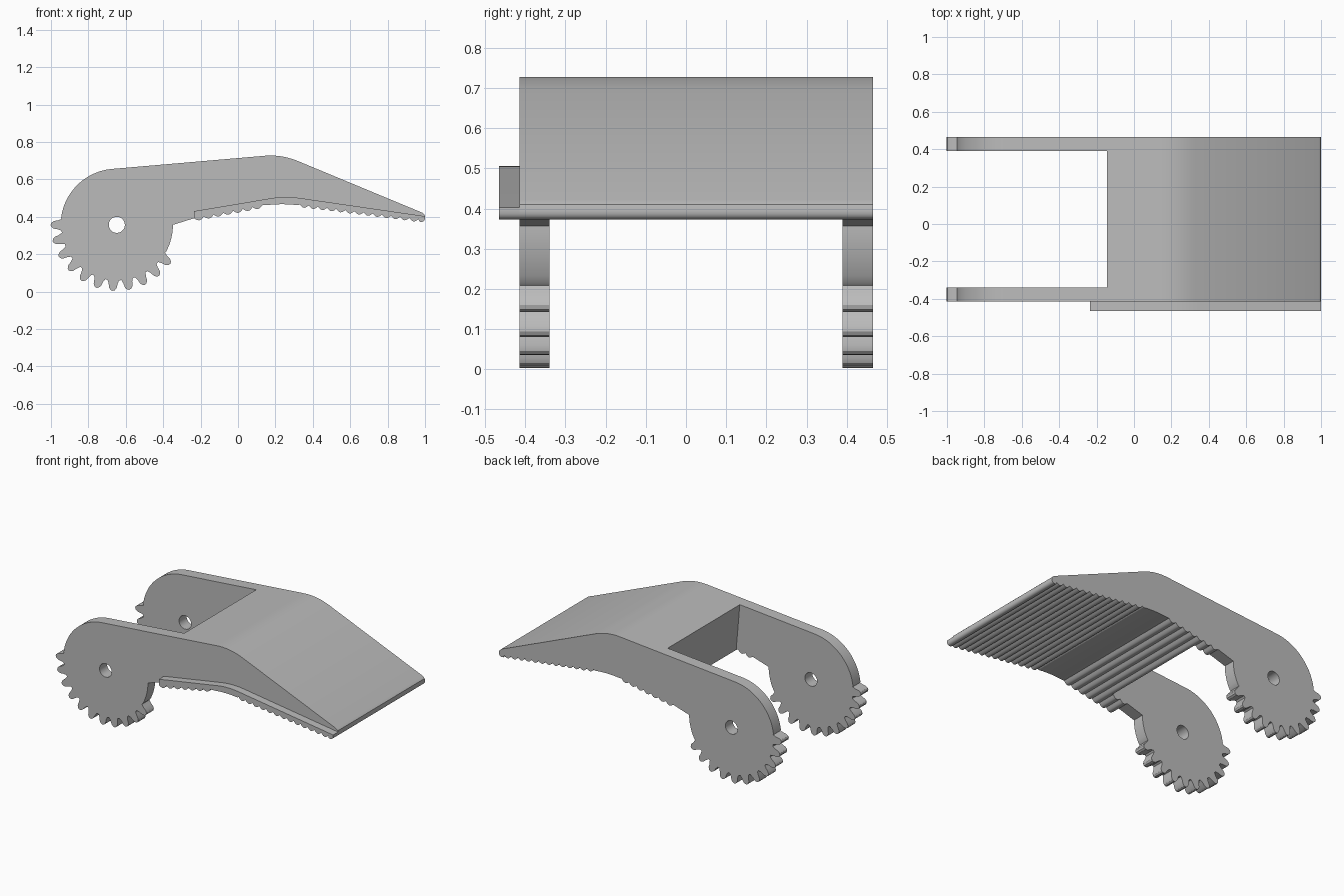
import bpy, bmesh
from math import sin, cos, pi, radians
from mathutils import Vector

cube = bpy.data.objects.get("Cube")
if cube:
    bpy.data.objects.remove(cube, do_unlink=True)

grey = bpy.data.materials.new("mid grey")
grey.use_nodes = True
grey.diffuse_color = (0.5, 0.5, 0.5, 1)
grey.node_tree.nodes["Principled BSDF"].inputs["Base Color"].default_value = (0.5, 0.5, 0.5, 1)

HUB = Vector((-0.648, 0.357))
HUB_R = 0.3
FRONT, BACK = -0.415, 0.465
ARM = 0.075


def polar(radius, degrees):
    a = radians(degrees)
    return HUB + Vector((radius * cos(a), radius * sin(a)))


def arc(radius, start, end, steps):
    return [polar(radius, start + (end - start) * i / steps) for i in range(steps + 1)]


def bend(a, b, c, steps=12):
    """Rounded corner from a to c, pulled towards b."""
    a, b, c = Vector(a), Vector(b), Vector(c)
    return [a.lerp(b, i / steps).lerp(b.lerp(c, i / steps), i / steps) for i in range(steps + 1)]


def ridges(a, b, count, depth=0.016, steps=6):
    """Row of rounded ridges hanging below the line a-b."""
    a, b = Vector(a), Vector(b)
    along = (b - a).normalized()
    down = Vector((along.y, -along.x))
    n = count * steps
    return [a.lerp(b, i / n) + down * depth * abs(sin(pi * i / steps)) for i in range(n + 1)]


def prism(name, profile, y0, y1):
    """Extrude an x-z outline from y0 to y1."""
    bm = bmesh.new()
    face = bm.faces.new([bm.verts.new((p[0], y0, p[1])) for p in profile])
    top = bmesh.ops.extrude_face_region(bm, geom=[face])["geom"]
    bmesh.ops.translate(bm, vec=(0, y1 - y0, 0),
                        verts=[v for v in top if isinstance(v, bmesh.types.BMVert)])
    bmesh.ops.recalc_face_normals(bm, faces=bm.faces[:])
    mesh = bpy.data.meshes.new(name)
    bm.to_mesh(mesh)
    bm.free()
    mesh.materials.append(grey)
    obj = bpy.data.objects.new(name, mesh)
    bpy.context.collection.objects.link(obj)
    return obj


def cut(obj, cutter):
    """Subtract a cutter, bake the result and drop the cutter."""
    mod = obj.modifiers.new("cut", "BOOLEAN")
    mod.operation = "DIFFERENCE"
    mod.solver = "EXACT"
    mod.object = cutter
    graph = bpy.context.evaluated_depsgraph_get()
    mesh = bpy.data.meshes.new_from_object(obj.evaluated_get(graph))
    obj.modifiers.clear()
    obj.data = mesh
    bpy.data.objects.remove(cutter, do_unlink=True)


def smooth(obj):
    bpy.ops.object.select_all(action="DESELECT")
    obj.select_set(True)
    bpy.context.view_layer.objects.active = obj
    bpy.ops.object.shade_smooth_by_angle(angle=radians(30))


# Ridged underside and rounded tip, shared by the body and the lip
underside = ridges((-0.235, 0.392), (0.13, 0.462), 7)
underside += bend((0.16, 0.463), (0.24, 0.472), (0.32, 0.462), 8)
underside += ridges((0.33, 0.467), (0.965, 0.388), 13)
tip = bend((0.97, 0.374), (1.0, 0.368), (1.0, 0.395), 6)

# Toothed lower half of the hub
teeth = []
for i in range(11):
    middle = 180 + 14.4 * i
    for offset, radius in ((-6, 0.297), (-4.4, 0.315), (-3.4, 0.338), (-1.8, 0.35), (0, 0.354),
                           (1.8, 0.35), (3.4, 0.338), (4.4, 0.315), (6, 0.297)):
        teeth.append(polar(radius, middle + offset))

# Main body with two arms
outline = arc(HUB_R, 95, 173, 24) + teeth + arc(HUB_R, 332, 360, 8)
outline += underside + tip
outline += [Vector((0.998, 0.41)), Vector((0.985, 0.422))]
outline += bend((0.33, 0.694), (0.235, 0.735), (0.14, 0.726))
body = prism("lever_body", outline, FRONT, BACK)

slot = [(-1.2, -0.2), (-0.065, -0.2), (-0.152, 0.8), (-1.2, 0.8)]
cut(body, prism("slot_cutter", slot, FRONT + ARM, BACK - ARM))
cut(body, prism("axle_cutter", arc(0.043, 0, 348.75, 31), -0.7, 0.7))
smooth(body)

# Lip along the front lower edge
lip_top = [Vector((1.0, 0.403))] + bend((0.34, 0.499), (0.25, 0.513), (0.17, 0.498))
lip_top.append(Vector((-0.235, 0.43)))
lip = prism("front_lip", underside + tip + lip_top, -0.465, FRONT)
smooth(lip)
